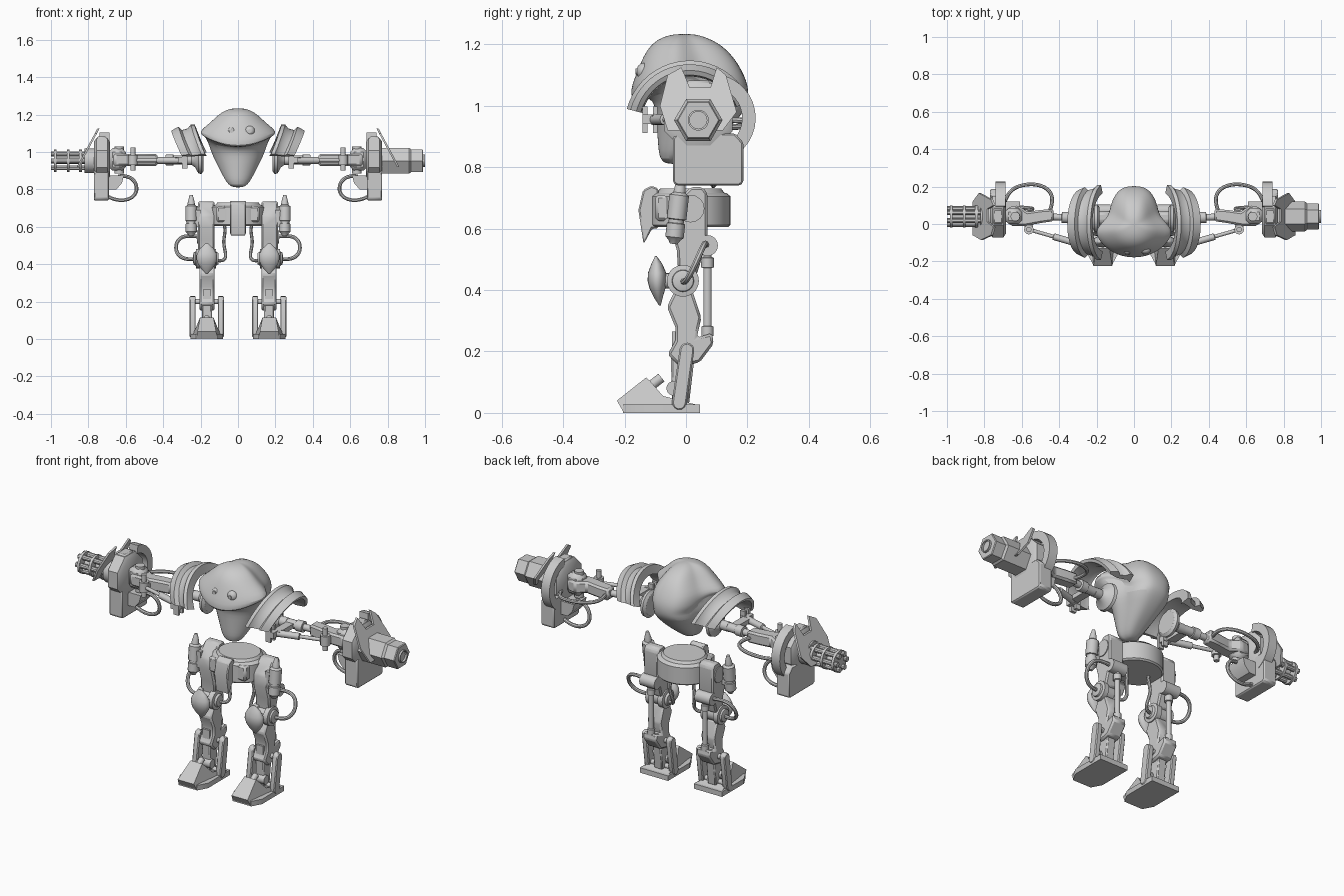
import bpy, bmesh, math
from mathutils import Vector

if "Cube" in bpy.data.objects:
    bpy.data.objects.remove(bpy.data.objects["Cube"])

grey = bpy.data.materials.new("steel_grey")
grey.diffuse_color = (0.6, 0.6, 0.6, 1)
grey.use_nodes = True
grey.node_tree.nodes["Principled BSDF"].inputs["Base Color"].default_value = grey.diffuse_color


def finish(name, bm):
    bmesh.ops.recalc_face_normals(bm, faces=bm.faces)
    me = bpy.data.meshes.new(name)
    bm.to_mesh(me)
    bm.free()
    me.materials.append(grey)
    ob = bpy.data.objects.new(name, me)
    bpy.context.collection.objects.link(ob)
    return ob


def bevel(ob, w, seg=1):
    m = ob.modifiers.new("bevel", 'BEVEL')
    m.width, m.segments, m.limit_method = w, seg, 'ANGLE'
    return ob


def loft(name, rings, closed=False):
    """Skin equal-length rings of points; cap the ends unless closed."""
    bm = bmesh.new()
    vs = [[bm.verts.new(p) for p in r] for r in rings]
    n = len(vs[0])
    pairs = list(zip(vs, vs[1:])) + ([(vs[-1], vs[0])] if closed else [])
    for a, b in pairs:
        for i in range(n):
            j = (i + 1) % n
            bm.faces.new((a[i], a[j], b[j], b[i]))
    if not closed:
        bm.faces.new(vs[0])
        bm.faces.new(vs[-1])
    return finish(name, bm)


def prism(name, x0, x1, yz):
    return loft(name, [[(x, y, z) for y, z in yz] for x in (x0, x1)])


def box(name, a, b):
    return prism(name, a[0], b[0], [(a[1], a[2]), (b[1], a[2]), (b[1], b[2]), (a[1], b[2])])


def turned(name, p, q, prof, n=20, closed=False, turn=0.0):
    """Turn a (fraction, radius) profile about the line p to q."""
    p, q = Vector(p), Vector(q)
    d = q - p
    up = Vector((0, 0, 1)) if abs(d.normalized().z) < 0.9 else Vector((0, 1, 0))
    u = d.cross(up).normalized()
    v = u.cross(d).normalized()
    rings = []
    for t, r in prof:
        ang = [turn + 2 * math.pi * i / n for i in range(n)]
        rings.append([p + d * t + (u * math.cos(a) + v * math.sin(a)) * r for a in ang])
    return loft(name, rings, closed)


def cyl(name, p, q, r, n=16):
    return turned(name, p, q, [(0, r), (1, r)], n)


def ball(name, c, size):
    bm = bmesh.new()
    bmesh.ops.create_uvsphere(bm, u_segments=20, v_segments=12, radius=1)
    for v in bm.verts:
        v.co = Vector([c[i] + v.co[i] * size[i] for i in range(3)])
    return finish(name, bm)


def hose(name, pts, r):
    cu = bpy.data.curves.new(name, 'CURVE')
    cu.dimensions, cu.bevel_depth, cu.bevel_resolution = '3D', r, 2
    cu.resolution_u, cu.use_fill_caps = 8, True
    sp = cu.splines.new('NURBS')
    sp.points.add(len(pts) - 1)
    for k, p in zip(sp.points, pts):
        k.co = (*p, 1)
    sp.order_u, sp.use_endpoint_u = 4, True
    tmp = bpy.data.objects.new(name + "_path", cu)
    bpy.context.collection.objects.link(tmp)
    bpy.context.view_layer.update()
    me = bpy.data.meshes.new_from_object(tmp.evaluated_get(bpy.context.evaluated_depsgraph_get()))
    bpy.data.objects.remove(tmp)
    me.materials.clear()
    me.materials.append(grey)
    ob = bpy.data.objects.new(name, me)
    bpy.context.collection.objects.link(ob)


# head: z, half width, front y, back y, upward curl at the mouth corners, z at the back
levels = [(1.234, .02, -.03, .02, 0, 1.234), (1.226, .065, -.075, .06, 0, 1.226), (1.2, .107, -.115, .115, 0, 1.2),
          (1.16, .148, -.14, .155, 0, 1.16), (1.115, .195, -.158, .183, .01, 1.115),
          (1.065, .207, -.178, .198, .045, 1.08), (1.03, .2, -.182, .203, .07, 1.055),
          (1.025, .185, -.17, .204, .07, 1.035), (1.03, .165, -.12, .202, .03, 1.015),
          (1.0, .145, -.1, .195, 0, .99), (.95, .122, -.097, .165, 0, .95), (.9, .096, -.093, .11, 0, .9),
          (.855, .072, -.09, .05, 0, .855), (.825, .052, -.084, .012, 0, .825), (.81, .025, -.065, -.015, 0, .81)]
rings = []
for z, w, yf, yb, curl, zb in levels:
    ring = []
    wb = w if z > 1.07 else min(.2, .122 + (zb - .95) * .75) if z >= .95 else w
    for i in range(32):
        a = 2 * math.pi * i / 32
        c, s = math.cos(a), math.sin(a)
        back = min(1, max(0, -c * 2))            # smooth skull behind the mouth
        t = min(1, max(0, (.35 - c) / .6))
        pinch = 1 - (.36 if z > 1.0 else .22) * t * t * (3 - 2 * t)
        sx = math.copysign(abs(s) ** (1 - .3 * back), s) if abs(s) > 1e-6 else 0
        ring.append(((w + (wb - w) * back) * sx * pinch * 1.06, (yf + yb) / 2 - c * (yb - yf) / 2,
                     (z + curl * s * s) * (1 - back) + zb * back))
    rings.append(ring)
head = loft("head", rings)
head.modifiers.new("smooth", 'SUBSURF').levels = 1
for nm, x, r in (("left_eye", .062, .028), ("right_eye", -.035, .022)):
    ball(nm, (x, -.137, 1.112), (r, .024, r))
    cyl(nm + "_pupil", (x, -.15, 1.112), (x, -.164, 1.112), .01, 12)

# pelvis with a wedge plate in front
pelvis = turned("pelvis", (0, .015, .605), (0, .015, .73),
                [(0, .122), (.06, .13), (.8, .13), (.88, .118), (.89, .11), (1, .1)], 36)
pelvis.scale.x = 1.1
bevel(prism("pelvis_front", -.042, .042,
            [(-.112, .74), (-.14, .725), (-.155, .66), (-.138, .55), (-.11, .6), (-.09, .6), (-.09, .73)]), .005)
for s in (-1, 1):
    cyl("hip_axle", (s * .09, .015, .665), (s * .22, .015, .665), .045)
    bevel(box("hip_bracket", (s * .06, -.1, .625), (s * .115, -.03, .71)), .01)

GY, GZ = .04, .953   # gun axis
for s in (-1, 1):
    # thigh and hip canister
    bevel(prism("thigh", s * .125, s * .215,
                [(-.005, .715), (.015, .735), (.055, .735), (.07, .715), (.07, .565), (.035, .45),
                 (-.025, .45), (-.03, .53), (-.05, .6), (-.045, .66)]), .008)
    turned("hip_canister", (s * .25, -.04, .55), (s * .25, -.015, .77),
           [(0, .012), (.06, .02), (.1, .03), (.3, .03), (.31, .025), (.36, .025), (.37, .032),
            (.72, .032), (.76, .02), (.84, .018), (1, .008)], 12)
    box("canister_bracket", (s * .2, -.045, .6), (s * .25, -.01, .69))
    # knee
    turned("knee_joint", (s * .105, -.01, .43), (s * .24, -.01, .43),
           [(0, .03), (.08, .036), (.1, .052), (.32, .052), (.34, .042), (.66, .042), (.68, .052),
            (.88, .052), (.9, .036), (.97, .034), (1, .02)], 20)
    loft("knee_guard", [[(s * (.167 + w * math.sin(a)), y - d * math.cos(a), z)
                         for a in [2 * math.pi * i / 20 for i in range(20)]]
                        for z, w, d, y in ((.35, .006, .003, -.085), (.375, .03, .014, -.09), (.405, .049, .026, -.093),
                                           (.43, .056, .031, -.094), (.455, .053, .03, -.094),
                                           (.485, .036, .018, -.095), (.51, .008, .003, -.098))])
    cyl("knee_guard_mount", (s * .167, -.08, .43), (s * .167, -.02, .43), .025)
    # rear leg piston
    cyl("piston_hinge", (s * .125, .07, .545), (s * .218, .07, .545), .034)
    turned("leg_piston", (s * .167, .07, .53), (s * .167, .07, .25),
           [(0, .014), (.08, .014), (.09, .021), (.2, .021), (.21, .014), (.88, .014), (.89, .02), (1, .02)], 14)
    # shin
    bevel(prism("shin", s * .125, s * .207,
                [(-.035, .4), (.02, .4), (.05, .31), (.035, .245), (.085, .26), (.09, .225), (.045, .165),
                 (-.02, .15), (-.06, .19), (-.035, .235), (-.035, .28), (-.062, .345)]), .008)
    box("shin_inset", (s * .145, -.046, .215), (s * .188, -.03, .265))
    bevel(prism("shin_core", s * .14, s * .192, [(-.05, .2), (.03, .2), (.01, .03), (-.045, .03)]), .006)
    # ankle struts
    for x in (.092, .242):
        t = math.atan2(.195, .025)
        outline = [(cy + .024 * math.cos(t + b + k * math.pi / 6), cz + .024 * math.sin(t + b + k * math.pi / 6))
                   for cy, cz, b in ((.003, .205, -math.pi / 2), (-.022, .032, math.pi / 2)) for k in range(7)]
        bevel(prism("ankle_strut", s * (x - .016), s * (x + .016), outline), .005)
    for y, z in ((.003, .2), (-.022, .045)):
        cyl("ankle_axle", (s * .08, y, z), (s * .255, y, z), .014, 12)
    cyl("ankle_ball", (s * .13, -.04, .08), (s * .205, -.04, .08), .024, 14)
    # foot
    sole = [(.08, .045), (.255, .045), (.255, -.15), (.225, -.205), (.11, -.205), (.08, -.15)]
    loft("foot_sole", [[(s * x, y, z) for x, y in sole] for z in (0, .028)])
    toe = [(-.225, .04), (-.13, .115), (-.118, .105), (-.075, .055), (.03, .028), (-.205, .005)]
    loft("foot_top", [[(s * (.167 + k * w), y, z) for (y, z), w in zip(toe, (.05, .036, .036, .06, .08, .056))]
                      for k in (-1, 1)])
    cyl("toe_piston", (s * .167, -.15, .06), (s * .167, -.08, .115), .016, 12)
    # leg hoses
    hose("outer_leg_hose", [(s * x, y, z) for x, y, z in
         ((.2, .066, .545), (.28, .064, .56), (.335, .05, .53), (.335, .015, .45), (.28, -.005, .42),
          (.22, -.01, .43))], .01)
    hose("inner_leg_hose", [(s * x, y, z) for x, y, z in
         ((.08, .02, .62), (.06, .03, .59), (.09, .04, .52), (.05, .02, .43), (.09, 0, .41), (.14, -.01, .43))], .009)

    # shoulder armour: ridged band that leans inward toward both ends
    prof = [(.222, .165), (.232, .212), (.252, .212), (.268, .192), (.3, .182), (.318, .2), (.357, .18),
            (.35, .165), (.3, .16), (.245, .172)]
    n = 20
    loft("shoulder_armour", [[(s * (x - .055 * (2 * i / n - 1) ** 2), .012 + r * math.cos(a), .935 + r * math.sin(a))
                              for x, r in prof] for i in range(n + 1)
                             for a in [math.radians(22 + 143 * i / n)]])
    # shoulder joint and arm
    turned("shoulder_joint", (s * .185, .03, .957), (s * .29, .03, .957),
           [(0, .06), (.1, .075), (.25, .072), (.42, .04), (.6, .026), (1, .026)], 24)
    turned("upper_arm", (s * .27, .03, .957), (s * .48, .04, .957),
           [(0, .024), (.35, .024), (.36, .03), (.55, .03), (.56, .018), (1, .018)], 14)
    box("shoulder_strut", (s * .29, -.11, .945), (s * .335, .03, .97))
    turned("arm_piston", (s * .3, -.105, .955), (s * .56, -.03, .955),
           [(0, .018), (.5, .018), (.51, .01), (1, .01)], 12)
    for y in (-.142, -.108):
        box("piston_clevis", (s * .27, y, .912), (s * .3, y + .016, .998))
    box("clevis_bridge", (s * .272, -.142, .94), (s * .32, -.09, .972))
    cyl("arm_post", (s * .562, -.03, .9), (s * .562, -.03, 1.025), .014, 12)
    cyl("arm_post_collar", (s * .562, -.03, .93), (s * .562, -.03, .985), .026, 12)
    box("post_bracket", (s * .54, -.03, .94), (s * .585, .03, .97))
    fore = [(.43, .015), (.43, .08), (.5, .075), (.57, .065), (.62, .1), (.67, .09), (.7, .05), (.66, -.01),
            (.58, -.01), (.5, .005)]
    bevel(loft("forearm", [[(s * x, y, z) for x, y in fore] for z in (.925, .99)]), .01)
    bevel(box("wrist", (s * .6, 0, .9), (s * .69, .085, 1.02)), .02)
    cyl("wrist_pin", (s * .635, .04, .885), (s * .635, .04, 1.03), .025, 14)
    # arm hoses
    hose("rear_arm_hose", [(s * x, y, z) for x, y, z in
         ((.45, .07, .955), (.42, .15, .955), (.48, .215, .95), (.6, .215, .94), (.67, .18, .93), (.69, .12, .93))], .01)
    hose("lower_arm_hose", [(s * x, y, z) for x, y, z in
         ((.64, .06, .87), (.57, .07, .88), (.52, .08, .8), (.58, .09, .735), (.66, .09, .74), (.71, .09, .77))], .01)
    # gun housing, ammunition box and curved guard
    turned("gun_housing", (s * .685, GY, GZ + .01), (s * .77, GY, GZ + .01),
           [(0, .1), (.15, .12), (.85, .12), (1, .1)], 8, turn=math.pi / 8)
    bevel(box("housing_top", (s * .7, 0, 1.05), (s * .755, .08, 1.082)), .008)
    bevel(prism("ammo_box", s * .69, s * .77, [(-.03, .74), (.175, .74), (.187, .75), (.187, .88), (.16, .91),
                                               (-.03, .91), (-.043, .895), (-.043, .75)]), .006)
    loft("ammo_feed", [[(s * x, y, z) for x, z in ((.61, .875), (.7, .875), (.7, .8), (.65, .8), (.62, .835))]
                       for y in (.01, .12)])
    arc = [math.radians(-65 + 150 * i / 14) for i in range(15)]
    loft("gun_guard", [[(s * x, .083 + r * math.cos(a), .96 + r * math.sin(a))
                        for x, r in ((.688, .1), (.688, .144), (.74, .144), (.74, .1))] for a in arc])
    # pronged blade, leaning outward toward its lower edge
    blade = [(-.06, 1.1), (-.015, 1.125), (.012, 1.06), (.08, 1.06), (.1, 1.125), (.13, 1.1), (.165, .98),
             (.12, .92), (-.06, .92), (-.085, 1.0)]
    loft("pronged_blade", [[(s * (.74 + (1.125 - z) * .54 + d), y, z) for y, z in blade] for d in (0, .012)])

# left cannon: six-sided barrel with a narrow round bore
turned("cannon", (.77, GY, GZ), (.99, GY, GZ),
       [(0, .06), (0, .079), (.66, .079), (.71, .07), (.98, .07), (1, .066)], 6)
turned("cannon_muzzle", (.98, GY, GZ), (1, GY, GZ), [(0, .034), (1, .034), (1, .028), (0, .028)], 20, closed=True)
# right rotary gun
cyl("rotary_hub", (-.765, GY, GZ), (-.82, GY, GZ), .066, 20)
cyl("rotary_core", (-.8, GY, GZ), (-.98, GY, GZ), .018, 12)
for x in (-.835, -.9, -.97):
    cyl("barrel_clamp", (x, GY, GZ), (x - .014, GY, GZ), .06, 20)
for i in range(6):
    a = math.pi * i / 3
    y, z = GY + .043 * math.cos(a), GZ + .043 * math.sin(a)
    cyl("rotary_barrel", (-.8, y, z), (-1, y, z), .014, 10)

for ob in bpy.context.scene.objects:
    ob.select_set(True)
bpy.context.view_layer.objects.active = head
bpy.ops.object.shade_smooth_by_angle(angle=math.radians(35))
